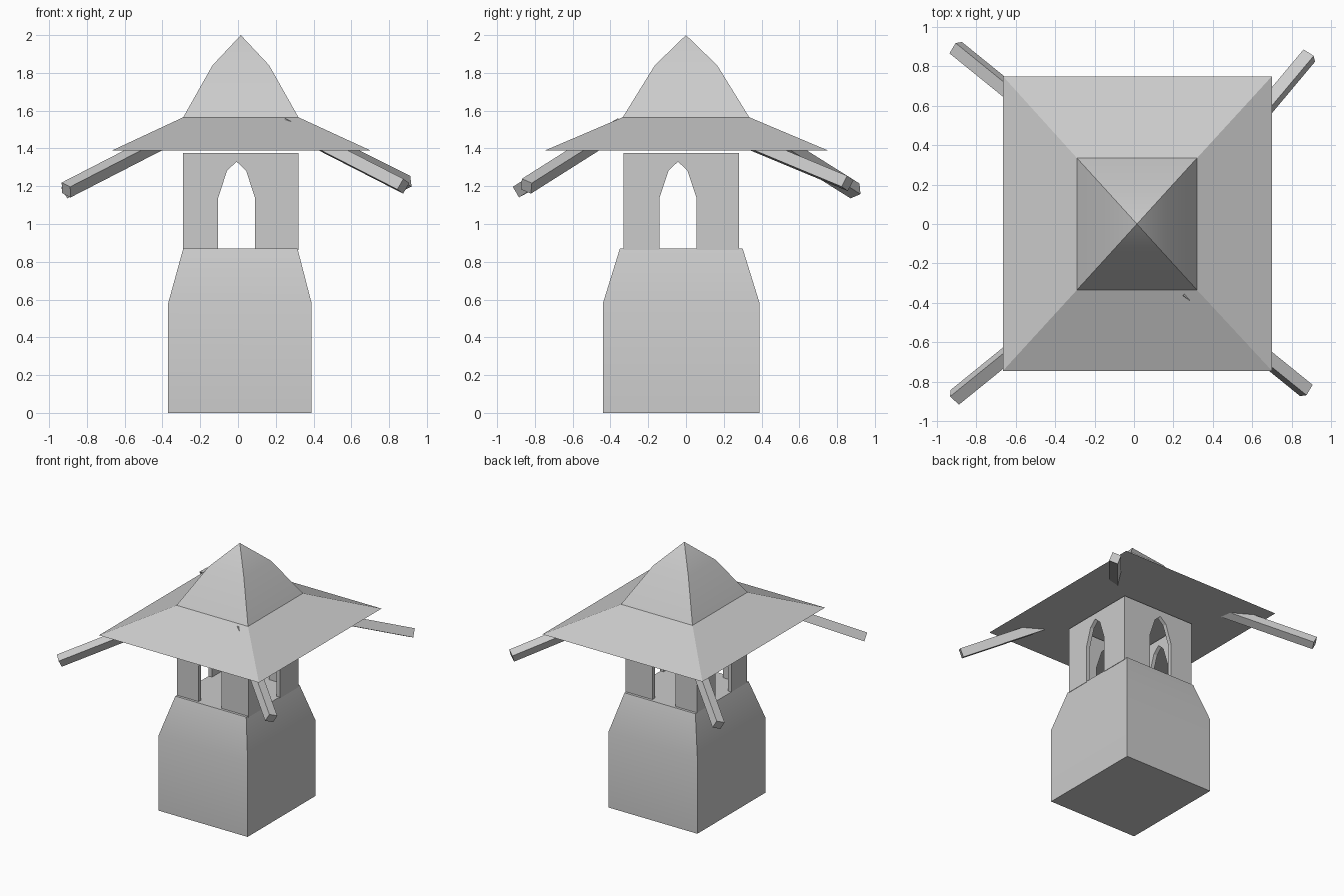
import bpy, bmesh, math
from mathutils import Vector, Matrix

if "Cube" in bpy.data.objects:
    bpy.data.objects.remove(bpy.data.objects["Cube"], do_unlink=True)

stone = bpy.data.materials.new("plain grey")
stone.use_nodes = True
stone.diffuse_color = (0.6, 0.6, 0.6, 1)
stone.node_tree.nodes["Principled BSDF"].inputs["Base Color"].default_value = (0.6, 0.6, 0.6, 1)


def finish(name, bm, smooth=False):
    bmesh.ops.remove_doubles(bm, verts=bm.verts, dist=0.0005)
    bmesh.ops.recalc_face_normals(bm, faces=bm.faces)
    mesh = bpy.data.meshes.new(name)
    bm.to_mesh(mesh)
    bm.free()
    mesh.materials.append(stone)
    obj = bpy.data.objects.new(name, mesh)
    bpy.context.collection.objects.link(obj)
    if smooth:
        bpy.ops.object.select_all(action='DESELECT')
        obj.select_set(True)
        bpy.context.view_layer.objects.active = obj
        bpy.ops.object.shade_smooth_by_angle(angle=math.radians(30))
    return obj


def tiers(name, rings, pointed=False):
    """Loft rectangles (x0, x1, y0, y1, z) into one closed solid."""
    bm = bmesh.new()
    loops = [[bm.verts.new(p) for p in
              ((x0, y0, z), (x1, y0, z), (x1, y1, z), (x0, y1, z))]
             for x0, x1, y0, y1, z in rings]
    for low, high in zip(loops, loops[1:]):
        for i in range(4):
            j = (i + 1) % 4
            bm.faces.new((low[i], low[j], high[j], high[i]))
    bm.faces.new(loops[0])
    if not pointed:
        bm.faces.new(loops[-1])
    return finish(name, bm, smooth=True)


# Tapered tower base
tiers("tower_base", [(-0.37, 0.39, -0.44, 0.39, 0),
                     (-0.37, 0.39, -0.44, 0.39, 0.58),
                     (-0.29, 0.315, -0.35, 0.30, 0.87)])

# Flared roof with a steep peaked cap
tiers("roof", [(-0.665, 0.70, -0.745, 0.75, 1.39),
               (-0.29, 0.32, -0.335, 0.335, 1.565),
               (-0.135, 0.165, -0.165, 0.165, 1.84),
               (0.015, 0.015, 0, 0, 2.0)], pointed=True)

# Belfry walls, each with a pointed arch opening
X0, X1, Y0, Y1 = -0.29, 0.32, -0.33, 0.28
BOTTOM, TOP, THICK = 0.862, 1.375, 0.03
HALF_ARCH = [(0.0975, BOTTOM), (0.0975, 1.14), (0.05, 1.283)]


def arch_wall(name, start, end, middle, to_world, depth):
    arch = [(middle - a, z) for a, z in HALF_ARCH] + [(middle, 1.33)]
    arch += [(middle + a, z) for a, z in reversed(HALF_ARCH)]
    outline = [(start, TOP), (start, BOTTOM)] + arch + [(end, BOTTOM), (end, TOP)]
    bm = bmesh.new()
    face = bm.faces.new([bm.verts.new(to_world(a, z)) for a, z in outline])
    new = bmesh.ops.extrude_face_region(bm, geom=[face])["geom"]
    bmesh.ops.translate(bm, vec=depth,
                        verts=[v for v in new if isinstance(v, bmesh.types.BMVert)])
    finish(name, bm)


for name, y, d in (("front_wall", Y0, THICK), ("back_wall", Y1, -THICK)):
    arch_wall(name, X0, X1, -0.0075, lambda a, z: (a, y, z), (0, d, 0))
for name, x, d in (("right_wall", X0, THICK), ("left_wall", X1, -THICK)):
    arch_wall(name, Y0 + THICK, Y1 - THICK, -0.0425, lambda a, z: (x, a, z), (d, 0, 0))


# Rolled square beams sticking out under the roof corners
def beam(name, outer, inner, size=0.065, roll=-22):
    outer, inner = Vector(outer), Vector(inner)
    run = outer - inner
    yaw = math.atan2(run.y, run.x)
    pitch = math.atan2(-run.z, run.xy.length)
    turn = (Matrix.Rotation(yaw, 4, 'Z') @ Matrix.Rotation(pitch, 4, 'Y')
            @ Matrix.Rotation(math.radians(roll), 4, 'X'))
    bm = bmesh.new()
    bmesh.ops.create_cube(bm, size=1, matrix=Matrix.Translation((outer + inner) / 2)
                          @ turn @ Matrix.Diagonal((run.length, size, size, 1)))
    finish(name, bm)


beam("front_left_beam", (0.875, -0.845, 1.20), (0.25, -0.339, 1.52))
beam("back_left_beam", (0.89, 0.855, 1.215), (0.376, 0.242, 1.47))
beam("back_right_beam", (-0.905, 0.895, 1.175), (-0.285, 0.393, 1.49))
beam("front_right_beam", (-0.91, -0.88, 1.18), (-0.288, -0.376, 1.50))
